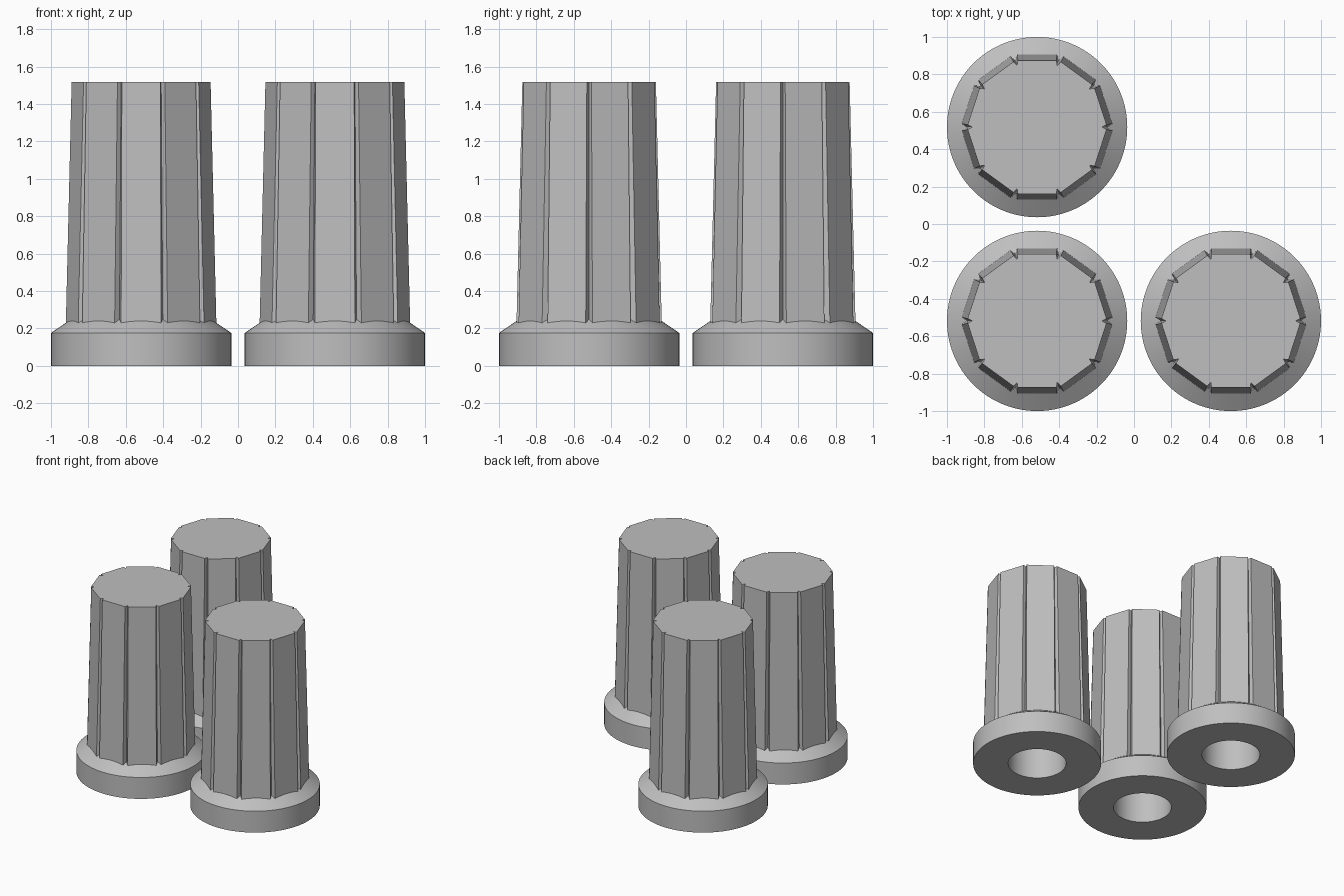
import bpy, bmesh, math

if "Cube" in bpy.data.objects:
    bpy.data.objects.remove(bpy.data.objects["Cube"])

SEG = 96          # roundness of the flange
SIDES = 10        # flat faces on the body
SPOTS = {"back_left": (-0.518, 0.518), "front_left": (-0.518, -0.518), "front_right": (0.518, -0.518)}

grey = bpy.data.materials.new("plain grey")
grey.diffuse_color = (0.52, 0.52, 0.52, 1)
grey.use_nodes = True
grey.node_tree.nodes["Principled BSDF"].inputs["Base Color"].default_value = grey.diffuse_color


def finish(bm, name):
    mesh = bpy.data.meshes.new(name)
    bm.to_mesh(mesh)
    bm.free()
    mesh.materials.append(grey)
    return mesh


def flange_mesh():
    """Round foot with sloped shoulder and a deep blind hole, turned from a profile."""
    profile = [(0.218, 1.25), (0.218, 0), (0.482, 0), (0.482, 0.176), (0.36, 0.259)]
    bm = bmesh.new()
    rings = []
    for r, z in profile:
        rings.append([bm.verts.new((r * math.cos(2 * math.pi * i / SEG),
                                    r * math.sin(2 * math.pi * i / SEG), z)) for i in range(SEG)])
    for a, b in zip(rings, rings[1:]):
        for i in range(SEG):
            j = (i + 1) % SEG
            bm.faces.new((a[i], a[j], b[j], b[i]))
    bm.faces.new(rings[0][::-1])     # end of the hole, facing down
    mesh = finish(bm, "flange")
    mesh.shade_smooth()
    mesh.set_sharp_from_angle(angle=math.radians(25))
    return mesh


def body_ring(bm, z, apothem, half, groove):
    """Ten-sided outline with a V groove at every corner."""
    ring = []
    for k in range(SIDES):
        corner = 2 * math.pi * k / SIDES
        mid = corner + math.pi / SIDES
        ring.append(bm.verts.new((groove * math.cos(corner), groove * math.sin(corner), z)))
        for s in (-half, half):
            ring.append(bm.verts.new((apothem * math.cos(mid) - s * math.sin(mid),
                                      apothem * math.sin(mid) + s * math.cos(mid), z)))
    return ring


def body_mesh():
    """Tapered grooved body with a flat top; its lower end sits inside the flange."""
    bm = bmesh.new()
    low = body_ring(bm, 0.2, 0.389, 0.107, 0.376)
    top = body_ring(bm, 1.519, 0.357, 0.103, 0.347)
    n = len(low)
    for i in range(n):
        j = (i + 1) % n
        bm.faces.new((low[i], low[j], top[j], top[i]))
    bm.faces.new(top)
    return finish(bm, "body")


# Three identical caps
parts = {"flange": flange_mesh(), "body": body_mesh()}
for spot, (x, y) in SPOTS.items():
    for part, mesh in parts.items():
        ob = bpy.data.objects.new(f"{spot}_{part}", mesh)
        ob.location = (x, y, 0)
        bpy.context.collection.objects.link(ob)
